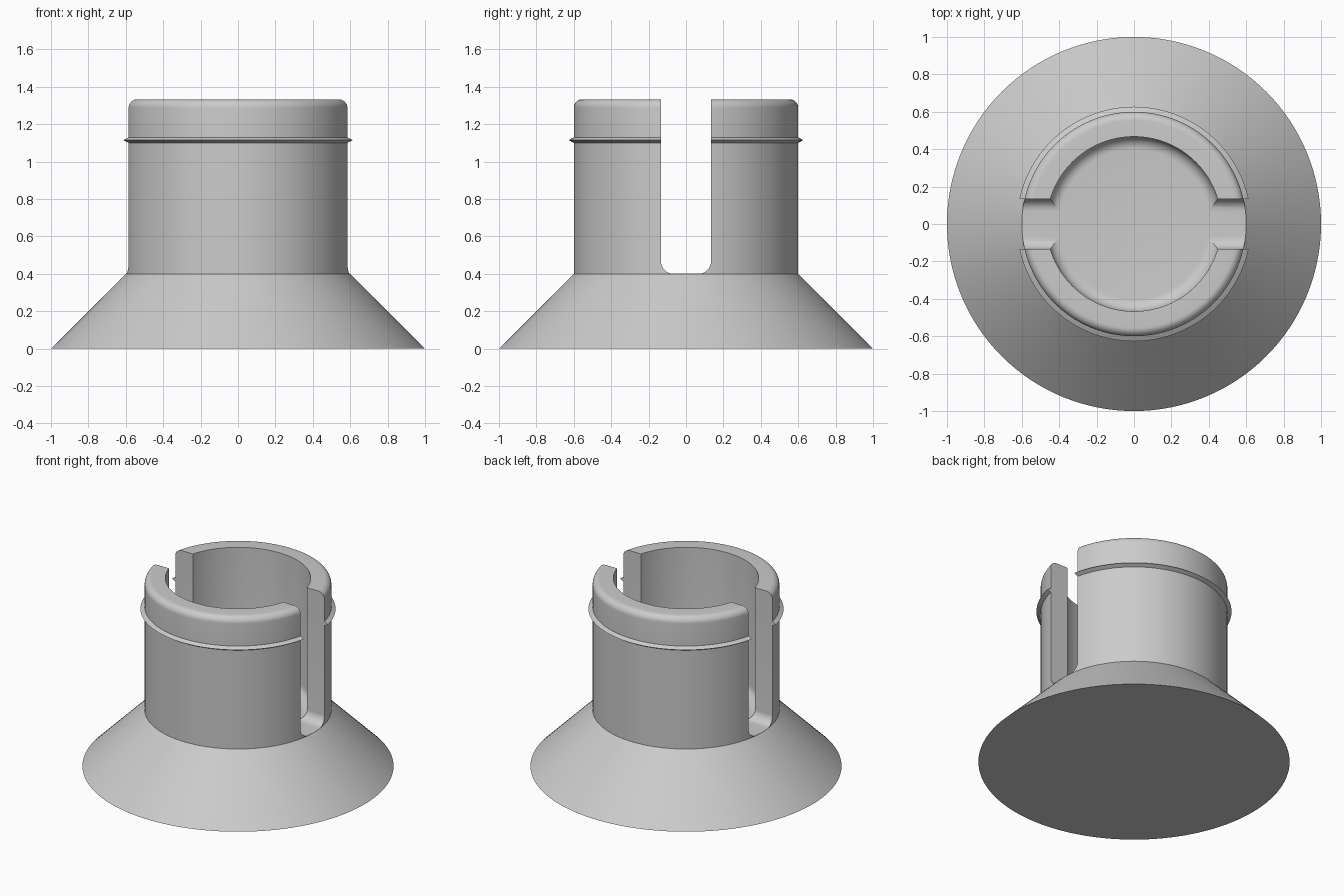
import bpy, bmesh, math
from mathutils import Matrix, Vector

cube = bpy.data.objects.get("Cube")
if cube:
    bpy.data.objects.remove(cube, do_unlink=True)

grey = bpy.data.materials.new("light grey")
grey.use_nodes = True
colour = (0.6, 0.6, 0.6, 1)
grey.diffuse_color = colour
grey.node_tree.nodes["Principled BSDF"].inputs["Base Color"].default_value = colour


def arc(cx, cz, radius, start, end, steps=8):
    """Points on an arc, angles in degrees."""
    angles = [math.radians(start + (end - start) * i / steps) for i in range(steps + 1)]
    return [(cx + radius * math.cos(a), cz + radius * math.sin(a)) for a in angles]


def add_object(name, bm):
    bmesh.ops.recalc_face_normals(bm, faces=bm.faces)
    mesh = bpy.data.meshes.new(name)
    bm.to_mesh(mesh)
    bm.free()
    mesh.materials.append(grey)
    obj = bpy.data.objects.new(name, mesh)
    bpy.context.collection.objects.link(obj)
    return obj


def lathe(name, profile, segments=128):
    bm = bmesh.new()
    verts = [bm.verts.new((r, 0, z)) for r, z in profile]
    edges = [bm.edges.new(pair) for pair in zip(verts, verts[1:])]
    bmesh.ops.spin(bm, geom=verts + edges, cent=(0, 0, 0), axis=(0, 0, 1),
                   angle=math.tau, steps=segments, use_merge=False)
    bmesh.ops.remove_doubles(bm, verts=bm.verts, dist=0.0001)
    return add_object(name, bm)


# Flared base, cup wall, pointed snap ridge, rounded rim and filleted cup floor
FLOOR, TOP, OUTER, INNER = 0.4, 1.333, 0.6, 0.467
profile = [(0, 0), (1, 0), (OUTER, FLOOR),
           (OUTER, 1.10), (0.627, 1.115), (OUTER, 1.13)]
profile += arc(OUTER - 0.045, TOP - 0.045, 0.045, 0, 90)
profile += [(INNER, TOP)]
profile += arc(INNER - 0.067, FLOOR + 0.067, 0.067, 0, -90)
profile += [(0, FLOOR)]
body = lathe("flared_cup", profile)

# Round-cornered slot through both sides of the cup
HALF, FILLET, BOTTOM = 0.134, 0.067, FLOOR + 0.0006
outline = [(-HALF, TOP + 0.2)]
outline += arc(-HALF + FILLET, BOTTOM + FILLET, FILLET, 180, 270)
outline += arc(HALF - FILLET, BOTTOM + FILLET, FILLET, 270, 360)
outline += [(HALF, TOP + 0.2)]
bm = bmesh.new()
face = bm.faces.new([bm.verts.new((-0.8, y, z)) for y, z in outline])
extruded = bmesh.ops.extrude_face_region(bm, geom=[face], use_keep_orig=True)["geom"]
bmesh.ops.translate(bm, vec=(1.6, 0, 0),
                    verts=[v for v in extruded if isinstance(v, bmesh.types.BMVert)])
cutter = add_object("slot_cutter", bm)
cutter.hide_render = True

cut = body.modifiers.new("slot", "BOOLEAN")
cut.operation = "DIFFERENCE"
cut.solver = "EXACT"
cut.object = cutter

# Apply the cut, then shade smooth with sharp edges kept
bpy.ops.object.select_all(action="DESELECT")
body.select_set(True)
bpy.context.view_layer.objects.active = body
bpy.ops.object.modifier_apply(modifier=cut.name)
bpy.data.objects.remove(cutter, do_unlink=True)
bpy.ops.object.shade_smooth_by_angle(angle=math.radians(25))
